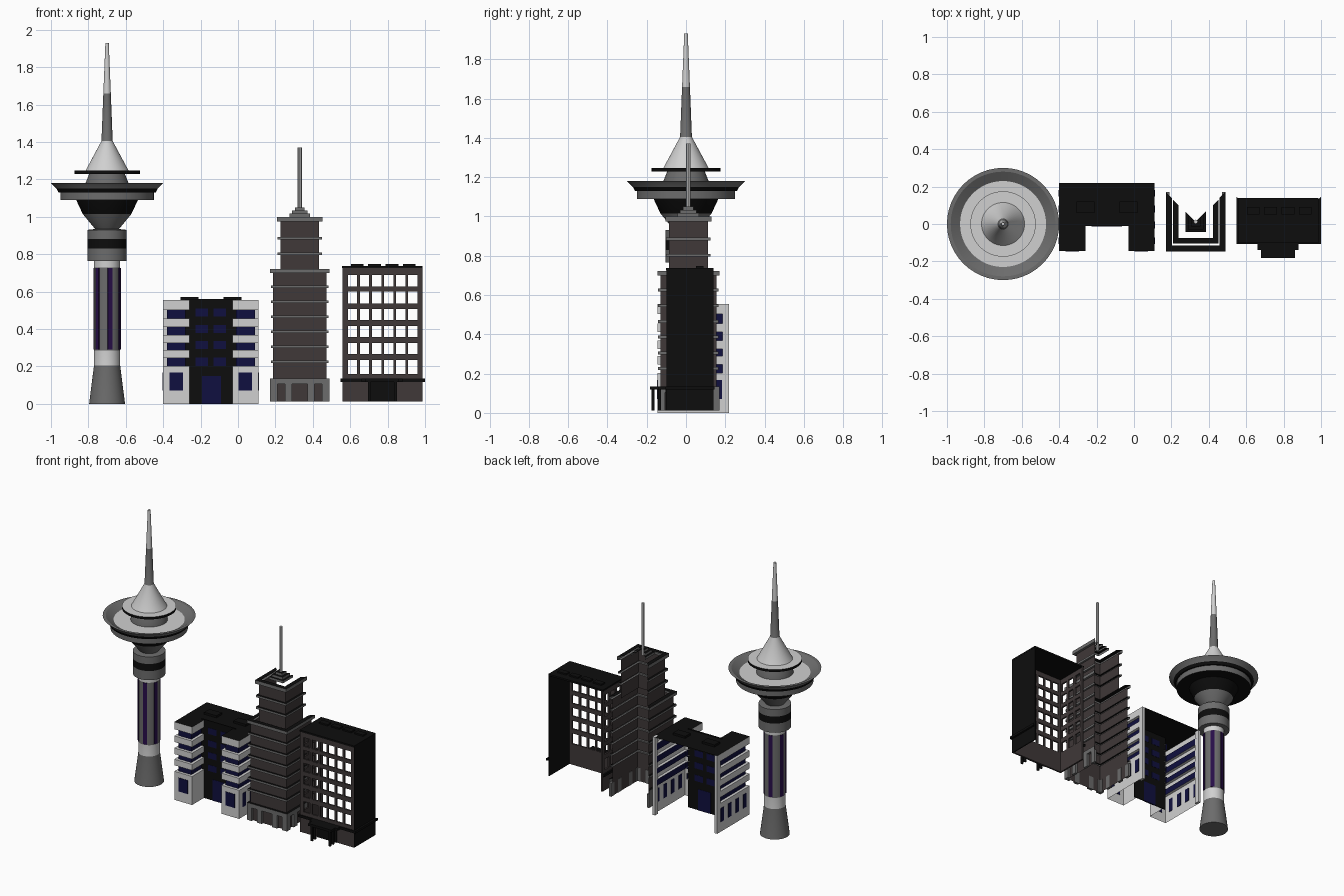
import bpy, bmesh, math
from mathutils import Vector

if "Cube" in bpy.data.objects:
    bpy.data.objects.remove(bpy.data.objects["Cube"])

# Colours
def material(name, r, g, b):
    m = bpy.data.materials.new(name)
    m.diffuse_color = (r, g, b, 1)
    m.use_nodes = True
    m.node_tree.nodes["Principled BSDF"].inputs["Base Color"].default_value = m.diffuse_color
    return m

LIGHT, GREY, BLACK, BROWN, NAVY, PURPLE = range(6)
MATS = [material("light_concrete", .63, .63, .63), material("mid_grey", .15, .15, .15),
        material("black", .004, .004, .004), material("dark_brown", .05, .04, .04),
        material("navy_glass", .005, .005, .05), material("purple_glass", .02, .004, .065)]

def finish(name, bm, smooth=False):
    me = bpy.data.meshes.new(name)
    bm.to_mesh(me)
    bm.free()
    for m in MATS:
        me.materials.append(m)
    if smooth:
        for p in me.polygons:
            p.use_smooth = True
        me.set_sharp_from_angle(angle=math.radians(30))
    ob = bpy.data.objects.new(name, me)
    bpy.context.collection.objects.link(ob)
    return ob

def box(name, x0, x1, y0, y1, z0, z1, mat):
    bm = bmesh.new()
    bmesh.ops.create_cube(bm, size=1)
    for v in bm.verts:
        v.co = ((x0 + x1) / 2 + v.co.x * (x1 - x0), (y0 + y1) / 2 + v.co.y * (y1 - y0),
                (z0 + z1) / 2 + v.co.z * (z1 - z0))
    for f in bm.faces:
        f.material_index = mat
    return finish(name, bm)

def lathe(name, cx, cy, profile, n=48):
    """Spin (radius, z, colour of the band ending here) round a vertical axis."""
    bm = bmesh.new()
    rings = [[bm.verts.new((cx + r * math.cos(math.tau * i / n), cy + r * math.sin(math.tau * i / n), z))
              for i in range(n)] for r, z, _ in profile]
    for k in range(1, len(rings)):
        a, b = rings[k - 1], rings[k]
        for i in range(n):
            j = (i + 1) % n
            bm.faces.new((a[i], a[j], b[j], b[i])).material_index = profile[k][2]
    bm.faces.new(rings[0][::-1]).material_index = profile[0][2]
    bm.faces.new(rings[-1]).material_index = profile[-1][2]
    return finish(name, bm, True)

def sweep(name, path, profile, skip):
    """Run (inset, z, colour) round a closed outline with mitred corners; skip leaves sides open."""
    bm = bmesh.new()
    pts = [Vector(p) for p in path]
    n = len(pts)
    dirs = [(pts[(i + 1) % n] - pts[i]).normalized() for i in range(n)]
    norms = [Vector((-d.y, d.x)) for d in dirs]
    mitre = [(norms[i - 1] + norms[i]) / (1 + norms[i - 1].dot(norms[i])) for i in range(n)]
    rings = [[bm.verts.new((*(pts[i] + mitre[i] * o), z)) for i in range(n)] for o, z, _ in profile]
    for k in range(1, len(rings)):
        a, b = rings[k - 1], rings[k]
        for i in range(n):
            if i not in skip:
                j = (i + 1) % n
                bm.faces.new((a[i], a[j], b[j], b[i])).material_index = profile[k][2]
    bmesh.ops.delete(bm, geom=[v for v in bm.verts if not v.link_faces], context='VERTS')
    return finish(name, bm)

def rect(cx, cy, hx, hy):
    return [(cx - hx, cy + hy), (cx - hx, cy - hy), (cx + hx, cy - hy), (cx + hx, cy + hy)]

# ---- Observation tower
TX = -.7
lathe("tower_shaft", TX, 0, [(.096, 0, GREY), (.07, .205, GREY), (.07, .285, LIGHT), (.07, .73, GREY),
      (.07, .765, LIGHT), (.105, .765, GREY), (.105, .83, GREY), (.105, .88, BLACK), (.105, .93, GREY),
      (.06, .935, GREY)])
lathe("tower_pod", TX, 0, [(.06, .93, GREY), (.13, 1.015, GREY), (.165, 1.09, BLACK), (.25, 1.09, BLACK),
      (.25, 1.13, GREY), (.26, 1.13, BLACK), (.27, 1.15, BLACK), (.3, 1.18, GREY), (.28, 1.18, GREY),
      (.23, 1.15, GREY), (.12, 1.15, LIGHT), (.115, 1.18, GREY), (.095, 1.23, GREY),
      (.175, 1.23, BLACK), (.175, 1.247, BLACK), (.115, 1.247, LIGHT), (.03, 1.405, LIGHT),
      (.02, 1.66, GREY), (.009, 1.93, LIGHT)])
for k in range(6):
    ob = box(f"tower_glass_strip_{k}", .066, .073, -.013, .013, .29, .727, PURPLE)
    ob.location.x = TX
    ob.rotation_euler.z = math.radians(-77 + 60 * k)

# ---- Apartment block: U-shaped shell, open at the back
OUT = [(-.4, .22), (-.4, -.145), (-.26, -.145), (-.26, -.01),
       (-.03, -.01), (-.03, -.145), (.11, -.145), (.11, .22)]
prof = [(0, 0, LIGHT)]
for z0, z1 in ((.203, .246), (.289, .326), (.369, .412), (.455, .503)):
    prof += [(0, z0, LIGHT), (.02, z0, LIGHT), (.02, z1, NAVY), (0, z1, LIGHT)]
prof += [(0, .555, LIGHT)]
sweep("apartment_wings", OUT, prof, (3, 7))
bm = bmesh.new()
bm.faces.new([bm.verts.new((x, y, .555)) for x, y in OUT]).material_index = BLACK
finish("apartment_roof", bm)
box("apartment_centre_wall", -.28, -.01, -.012, -.006, 0, .56, BLACK)
box("apartment_door", -.192, -.092, -.014, -.004, 0, .15, NAVY)
for c, x in enumerate((-.193, -.097)):
    for r, z in enumerate((.225, .315, .4, .488)):
        box(f"apartment_centre_window_{c}_{r}", x - .033, x + .033, -.0135, -.0045, z - .022, z + .022, NAVY)
for s in (-1, 1):
    side = "left" if s < 0 else "right"
    cx = -.145 + s * .185
    box(f"apartment_{side}_front_window", cx - .036, cx + .036, -.148, -.142, .07, .167, NAVY)
    ex = -.145 + s * .255
    for k in range(4):
        y = .165 - .085 * k
        box(f"apartment_{side}_side_window_{k}", ex - .003, ex + .003, y - .018, y + .018, .07, .167, NAVY)
    box(f"apartment_{side}_back_pier", min(ex, ex - s * .02), max(ex, ex - s * .02), .185, .22, 0, .555, LIGHT)
    rx = -.145 + s * .115
    box(f"apartment_{side}_roof_unit", rx - .048, rx + .048, .06, .12, .555, .57, BLACK)

# ---- Stepped office tower: shell of three sides, open at the back and top
SX, SY = .33, .012

def ledged(name, hx, hy, z0, ledges, thick, top0, top1, body):
    p = [(body, z0, BROWN)]
    for z in ledges:
        p += [(body, z, BROWN), (.004, z, GREY), (.004, z + thick, GREY), (body, z + thick, BLACK)]
    p += [(body, top0, BROWN), (0, top0, GREY), (0, top1, GREY), (.03, top1, BLACK)]
    sweep(name, rect(SX, SY, hx, hy), p, (3,))

ledged("office_lower_tier", .158, .158, .012, [.218 + .08 * k for k in range(6)], .015, .7, .722, .016)
ledged("office_upper_tier", .122, .117, .70, [.795, .878], .015, .975, 1.0, .018)
sweep("office_base_band", rect(SX, SY, .158, .158),
      [(.016, .105, GREY), (0, .105, GREY), (0, .135, GREY), (.016, .135, BLACK)], (3,))
for k, t in enumerate((-.139, -.061, .061, .139)):
    box(f"office_front_pillar_{k}", SX + t - .019, SX + t + .019, SY - .158, SY - .14, .012, .107, GREY)
    for s in (-1, 1):
        xs = sorted((SX + s * .158, SX + s * .14))
        box(f"office_side_pillar_{k}_{s}", *xs, SY + t - .019, SY + t + .019, .012, .107, GREY)
for k, h in enumerate((.055, .042, .026)):
    z = 1.0 + .017 * k
    sweep(f"office_crown_step_{k}", rect(SX, SY, h, h),
          [(0, z, GREY), (0, z + .017, GREY), (.02, z + .017, BLACK)], (3,))
lathe("office_mast", SX, SY, [(.011, 1.0, LIGHT), (.011, 1.37, LIGHT)], 8)

# ---- Grid-front block: open window holes, no back wall
def grid_wall(name, origin, along, us, zs, inward):
    """Wall whose odd/odd cells are left open as windows."""
    bm = bmesh.new()
    o, a = Vector(origin), Vector(along)
    v = [[bm.verts.new(o + a * u + Vector((0, 0, z))) for z in zs] for u in us]
    for i in range(len(us) - 1):
        for j in range(len(zs) - 1):
            if not (i % 2 and j % 2):
                bm.faces.new((v[i][j], v[i + 1][j], v[i + 1][j + 1], v[i][j + 1])).material_index = BROWN
    ob = finish(name, bm)
    m = ob.modifiers.new("thickness", 'SOLIDIFY')
    m.thickness = .012
    m.offset = inward
    return ob

def spans(first, width, pitch, count, total):
    return [0] + [first + pitch * k + d for k in range(count) for d in (0, width)] + [total]

ZS = [.012] + [z for a, b in ((.16, .235), (.267, .326), (.358, .417), (.448, .508), (.537, .6), (.627, .69))
               for z in (a, b)] + [.73]
grid_wall("block_front_wall", (.56, -.1, 0), (1, 0, 0), spans(.027, .05, .0645, 6, .425), ZS, -1)
grid_wall("block_left_wall", (.56, -.1, 0), (0, 1, 0), spans(.025, .05, .07, 3, .24), ZS, 1)
box("block_right_wall", .979, .986, -.1, .14, .012, .73, BLACK)
box("block_roof", .557, .987, -.102, .14, .725, .737, BLACK)
for k in range(4):
    x = .637 + .093 * k
    box(f"block_roof_unit_{k}", x - .034, x + .034, .05, .09, .735, .747, BLACK)
# Ledge, stepped canopy, posts and entrance
sweep("block_ledge", [(.548, .145), (.548, -.108), (1, -.108), (1, .145)],
      [(.014, .118, BLACK), (0, .118, BLACK), (0, .135, BLACK), (.014, .135, BLACK)], (3,))
box("block_canopy_wide", .66, .88, -.14, -.1, .118, .135, BLACK)
box("block_canopy_front", .68, .862, -.182, -.1, .118, .135, BLACK)
box("block_entrance", .695, .85, -.104, -.098, .012, .118, BLACK)
for x in (.702, .842):
    for y in (-.168, -.135):
        box("block_canopy_post", x - .007, x + .007, y - .007, y + .007, .012, .118, BLACK)
